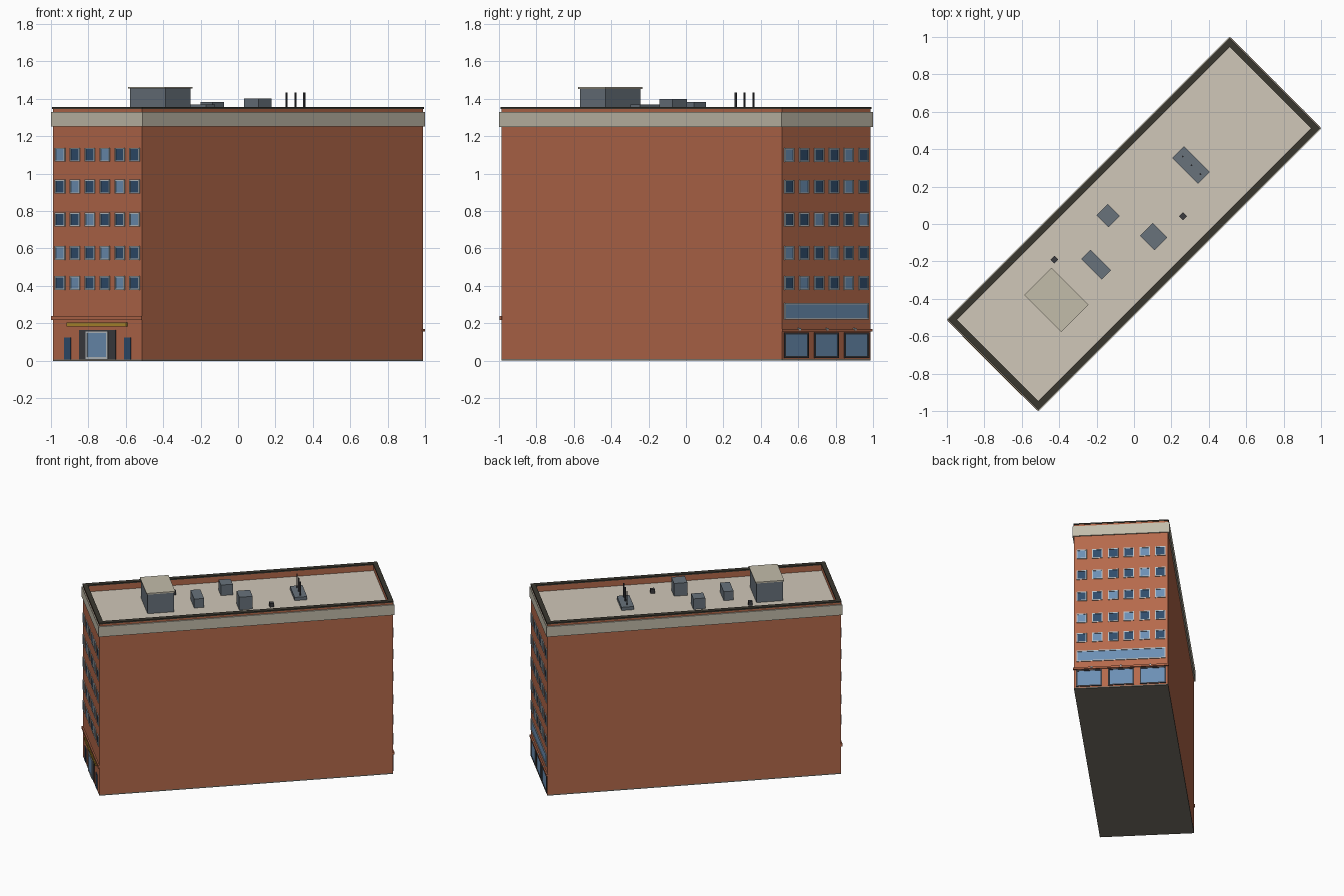
import bpy, bmesh, math
from mathutils import Matrix

if "Cube" in bpy.data.objects:
    bpy.data.objects.remove(bpy.data.objects["Cube"])

ROT = Matrix.Rotation(math.radians(45), 4, 'Z')   # building sits diagonally
HL, HW = 1.06, 0.336                              # half length and half width of the brick body
ROOF = 1.30


def mat(name, hexcol):
    def lin(c):
        return c / 12.92 if c < 0.04 else ((c + 0.055) / 1.055) ** 2.4
    m = bpy.data.materials.new(name)
    m.diffuse_color = [lin(int(hexcol[i:i + 2], 16) / 255) for i in (0, 2, 4)] + [1]
    m.use_nodes = True
    m.node_tree.nodes["Principled BSDF"].inputs["Base Color"].default_value = m.diffuse_color
    return m


BRICK = mat("brick", "B5694B")
STONE = mat("stone", "C2BCAA")
DARK = mat("dark_coping", "3A372F")
DECK = mat("roof_deck", "D0C7B8")
METAL = mat("metal", "68727B")
BLACK = mat("dark_metal", "3C3C40")
PALE = mat("frame", "B9C0C4")
GLASS = mat("dark_glass", "2F4C6C")
LIGHT = mat("light_glass", "6C8FB4")
GOLD = mat("gold", "B08A2E")
SLAB = mat("slab", "7A766C")


def boxes(name, items, material):
    """One object from boxes given as (x0, x1, y0, y1, z0, z1) in the building's own axes."""
    bm = bmesh.new()
    for x0, x1, y0, y1, z0, z1 in items:
        c = ((x0 + x1) / 2, (y0 + y1) / 2, (z0 + z1) / 2)
        s = (abs(x1 - x0), abs(y1 - y0), abs(z1 - z0), 1)
        bmesh.ops.create_cube(bm, size=1, matrix=ROT @ Matrix.Translation(c) @ Matrix.Diagonal(s))
    me = bpy.data.meshes.new(name)
    bm.to_mesh(me)
    bm.free()
    me.materials.append(material)
    ob = bpy.data.objects.new(name, me)
    bpy.context.collection.objects.link(ob)
    return ob


def block(hl, hw, z0, z1):
    return (-hl, hl, -hw, hw, z0, z1)


def ring(name, hl, hw, t, z0, z1, material):
    """Closed rectangular band of wall thickness t."""
    boxes(name, [(-hl, hl, hw - t, hw, z0, z1), (-hl, hl, -hw, t - hw, z0, z1),
                 (-hl, t - hl, t - hw, hw - t, z0, z1), (hl - t, hl, t - hw, hw - t, z0, z1)], material)


def panel(end, v, w, z0, z1, out):
    """Box on an end wall (end = -1 or 1), standing out from the brick."""
    return (end * (HL - 0.005), end * (HL + out), v - w / 2, v + w / 2, z0, z1)


def frame(end, v, w, z0, z1, t, out):
    """Four bars around an opening."""
    return [panel(end, v, w, z1 - t, z1, out), panel(end, v, w, z0, z0 + t, out),
            panel(end, v - w / 2 + t / 2, t, z0 + t, z1 - t, out),
            panel(end, v + w / 2 - t / 2, t, z0 + t, z1 - t, out)]


def rooftop(cx, cy, su, sv, z0, z1):
    """Rooftop box from its world centre and its own side lengths."""
    u, v = (cx + cy) / math.sqrt(2), (cy - cx) / math.sqrt(2)
    return (u - su / 2, u + su / 2, v - sv / 2, v + sv / 2, z0, z1)


# main body, roof and parapet
boxes("foundation", [block(HL, HW, 0, 0.008)], SLAB)
boxes("brick_body", [block(HL, HW, 0.008, ROOF - 0.01)], BRICK)
boxes("roof_deck", [block(HL - 0.02, HW - 0.02, ROOF - 0.01, ROOF)], DECK)
ring("parapet", HL, HW, 0.025, ROOF - 0.01, 1.345, BRICK)
ring("stone_band", HL + 0.008, HW + 0.01, 0.012, 1.25, 1.33, STONE)
ring("coping", HL + 0.004, HW + 0.004, 0.034, 1.345, 1.355, DARK)

# upper windows on both ends: five floors of six
rows = [0.415, 0.575, 0.755, 0.93, 1.10]
lit = {-1: [(1, 4), (0, 3), (2, 5), (1, 4), (0, 3)], 1: [(1, 4), (0, 3), (2, 5), (1, 4), (0, 4)]}
for end, label in ((-1, "front"), (1, "rear")):
    bars, dark, light = [], [], []
    for r, z in enumerate(rows):
        for c in range(6):
            v = end * (c - 2.5) * 0.1125
            bars += frame(end, v, 0.074, z - 0.037, z + 0.037, 0.007, 0.006)
            (light if c in lit[end][r] else dark).append(
                panel(end, v, 0.062, z - 0.031, z + 0.031, 0.002))
    boxes(label + "_window_frames", bars, PALE)
    boxes(label + "_dark_panes", dark, GLASS)
    boxes(label + "_light_panes", light, LIGHT)

# front ground floor: string course, canopy, entrance and side doors
boxes("front_string_course", [panel(-1, 0, 2 * HW + 0.01, 0.218, 0.238, 0.01)], BRICK)
boxes("entrance_canopy", [panel(-1, 0, 0.45, 0.183, 0.205, 0.012)], GOLD)
boxes("entrance_surround", [panel(-1, 0, 0.275, 0.008, 0.165, 0.004)], BLACK)
boxes("entrance_door_frame", frame(-1, 0, 0.165, 0.01, 0.157, 0.01, 0.009), PALE)
boxes("entrance_door", [panel(-1, 0, 0.145, 0.015, 0.15, 0.006)], LIGHT)
boxes("side_doors", [panel(-1, s * 0.227, 0.05, 0.008, 0.125, 0.004) for s in (-1, 1)], GLASS)

# rear ground floor: string course, lamps, shop windows and long window
boxes("rear_string_course", [panel(1, 0, 2 * HW + 0.01, 0.155, 0.17, 0.01)], BRICK)
boxes("lamps", [panel(1, k * 0.21, 0.012, 0.16, 0.174, 0.012) for k in (-1, 0, 1)], PALE)
bars, panes = [], []
for k in (-1, 0, 1):
    bars += frame(1, k * 0.228, 0.185, 0.015, 0.15, 0.009, 0.006)
    panes.append(panel(1, k * 0.228, 0.17, 0.022, 0.143, 0.002))
boxes("shop_window_frames", bars, BLACK)
boxes("shop_windows", panes, LIGHT)
boxes("long_window_frame", frame(1, 0, 0.635, 0.22, 0.308, 0.008, 0.006), PALE)
boxes("long_window", [panel(1, 0, 0.622, 0.226, 0.302, 0.002)], LIGHT)

# rooftop plant
boxes("penthouse", [rooftop(-0.415, -0.405, 0.19, 0.265, ROOF, 1.453)], METAL)
boxes("penthouse_roof", [rooftop(-0.415, -0.405, 0.207, 0.28, 1.453, 1.463)], STONE)
boxes("air_units", [rooftop(-0.138, 0.045, 0.086, 0.092, ROOF, 1.383),
                    rooftop(0.105, -0.068, 0.097, 0.11, ROOF, 1.40),
                    rooftop(-0.202, -0.217, 0.071, 0.156, ROOF, 1.37)], METAL)
boxes("antenna_base", [rooftop(0.305, 0.315, 0.09, 0.195, ROOF, 1.325)], METAL)
boxes("antennas", [rooftop(0.307 + d, 0.313 - d, 0.008, 0.008, 1.32, 1.433)
                   for d in (-0.047, 0, 0.047)], BLACK)
boxes("vents", [rooftop(-0.425, -0.19, 0.03, 0.03, ROOF, 1.33),
                rooftop(0.262, 0.042, 0.03, 0.03, ROOF, 1.33)], BLACK)
